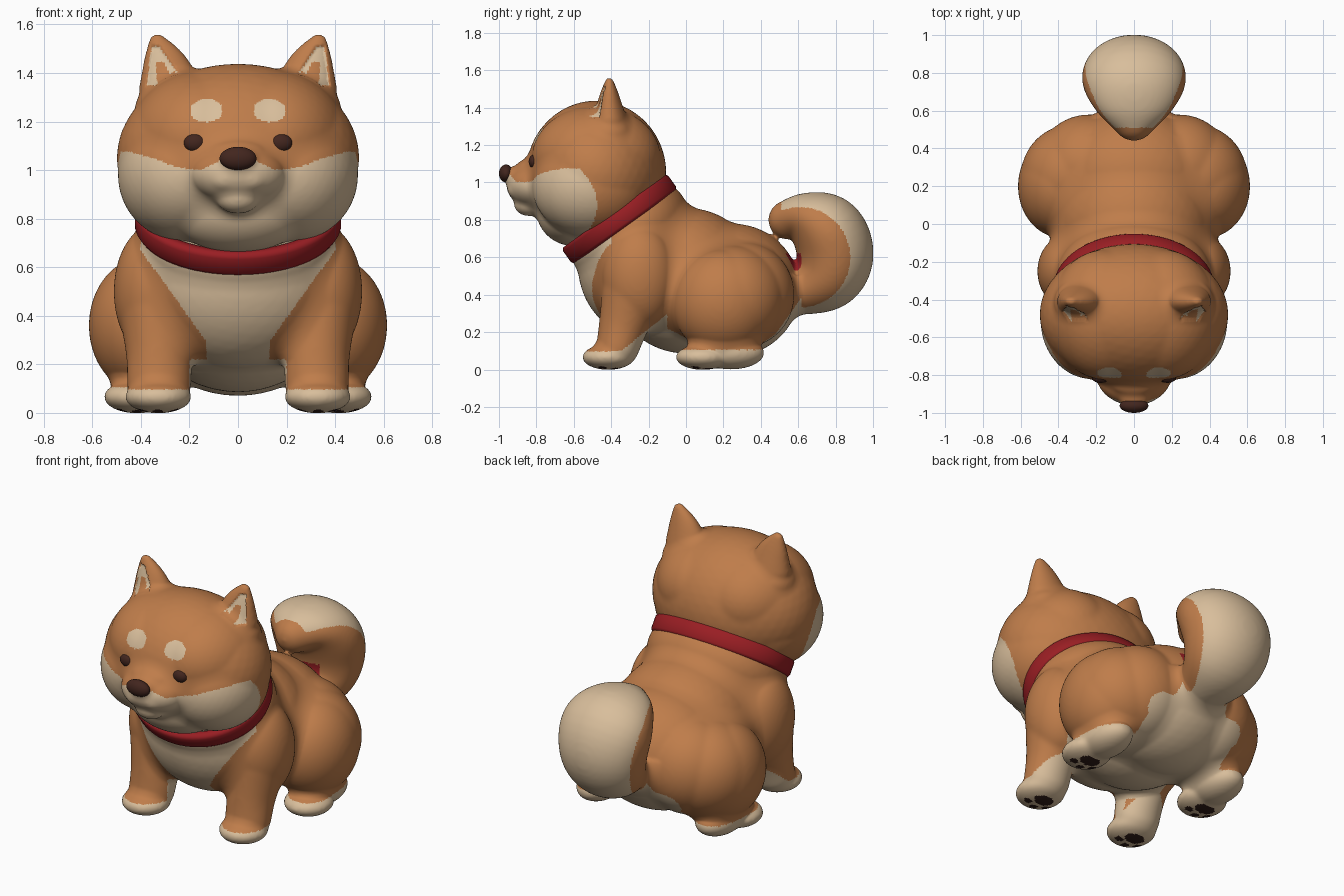
import bpy, bmesh, math
from mathutils import Matrix, Vector

if "Cube" in bpy.data.objects:
    bpy.data.objects.remove(bpy.data.objects["Cube"])


def material(name, rgb):
    m = bpy.data.materials.new(name)
    m.diffuse_color = (*rgb, 1)
    m.use_nodes = True
    m.node_tree.nodes["Principled BSDF"].inputs["Base Color"].default_value = m.diffuse_color
    return m


ORANGE, CREAM, PAD, RED = range(4)
FUR = [material("orange_fur", (0.52, 0.204, 0.069)), material("cream_fur", (0.69, 0.515, 0.33)),
       material("dark_pad", (0.028, 0.011, 0.008)), material("red_collar", (0.32, 0.013, 0.017))]
NOSE = material("dark_brown", (0.055, 0.019, 0.013))


def ball(bm, c, r, tilt=0.0):
    """Ellipsoid with centre c and radii r, tilted about x."""
    m = Matrix.Translation(c) @ Matrix.Rotation(tilt, 4, 'X') @ Matrix.Diagonal((*r, 1))
    bmesh.ops.create_icosphere(bm, subdivisions=4, radius=1, matrix=m)


def pair(bm, c, r, tilt=0.0):
    for s in (-1, 1):
        ball(bm, (s * c[0], c[1], c[2]), r, tilt)


def chain(bm, pts, add, n=6):
    """Row of ellipsoids along a smooth curve through (centre, radii) stations."""
    k = [(Vector(c), Vector(r)) for c, r in pts]
    k = [k[0]] + k + [k[-1]]
    for i in range(1, len(k) - 2):
        for j in range(n + 1):
            t = j / n
            c, r = (0.5 * (2 * b + (d - a) * t + (2 * a - 5 * b + 4 * d - e) * t * t
                           + (3 * b - a - 3 * d + e) * t ** 3)
                    for a, b, d, e in zip(k[i - 1], k[i], k[i + 1], k[i + 2]))
            add(bm, c, r)


def modified(me, voxel, smooth):
    """Mesh after an optional voxel remesh and a smoothing pass."""
    ob = bpy.data.objects.new("helper", me)
    bpy.context.collection.objects.link(ob)
    if voxel:
        rm = ob.modifiers.new("Remesh", 'REMESH')
        rm.mode, rm.voxel_size = 'VOXEL', voxel
    sm = ob.modifiers.new("Smooth", 'SMOOTH')
    sm.factor, sm.iterations = 0.5, smooth
    dg = bpy.context.evaluated_depsgraph_get()
    out = bpy.data.meshes.new_from_object(ob.evaluated_get(dg))
    bpy.data.objects.remove(ob)
    return out


def fuse(name, bm, voxel, fills, rule, keep, mould=None):
    """Fuse overlapping parts into one skin, fill the creases, colour the faces."""
    raw = bpy.data.meshes.new(name + "_raw")
    bm.to_mesh(raw)
    bm.free()
    me = modified(raw, voxel, 8)
    for iterations in fills:
        soft = modified(me, 0, iterations)
        moves = [(v, s.co.copy()) for v, s in zip(me.vertices, soft.vertices)
                 if not keep(v.co) and (s.co - v.co).dot(v.normal) > 0]
        for v, co in moves:
            v.co = co
        me.update()
    me = modified(me, 0, 8)
    me.name = name
    me.materials.clear()
    for m in FUR:
        me.materials.append(m)
    for v in me.vertices:
        v.co.z = max(v.co.z, 0)
        if mould:
            mould(v.co)
    for p in me.polygons:
        p.material_index = rule(p.center, p.normal)
        p.use_smooth = True
    ob = bpy.data.objects.new(name, me)
    bpy.context.collection.objects.link(ob)
    return ob


def inside(x, z, cx, cz, rx, rz):
    return ((x - cx) / rx) ** 2 + ((z - cz) / rz) ** 2 < 1


TILT = math.radians(35.6)

# body: chest, middle, rump and neck
bm = bmesh.new()
ball(bm, (0, -0.25, 0.57), (0.43, 0.33, 0.39))
ball(bm, (0, 0.0, 0.475), (0.42, 0.40, 0.39))
ball(bm, (0, 0.25, 0.425), (0.42, 0.36, 0.355))
ball(bm, (0, -0.30, 0.73), (0.42, 0.345, 0.27), TILT)

# front legs
pair(bm, (0.34, -0.25, 0.5), (0.172, 0.20, 0.28))
chain(bm, [((0.34, -0.28, 0.42), (0.15, 0.17, 0.15)), ((0.325, -0.33, 0.25), (0.137, 0.135, 0.13)),
           ((0.325, -0.365, 0.12), (0.133, 0.115, 0.11))], pair)
pair(bm, (0.328, -0.415, 0.066), (0.137, 0.14, 0.068))

# hind legs
pair(bm, (0.38, 0.2, 0.36), (0.235, 0.275, 0.285))
pair(bm, (0.32, 0.25, 0.38), (0.28, 0.28, 0.285))
pair(bm, (0.24, 0.30, 0.40), (0.28, 0.28, 0.285))
pair(bm, (0.415, 0.09, 0.066), (0.138, 0.145, 0.068))
pair(bm, (0.40, 0.24, 0.09), (0.12, 0.18, 0.09))

# curled tail
chain(bm, [((0, 0.50, 0.42), (0.14, 0.12, 0.12)), ((0, 0.65, 0.435), (0.18, 0.14, 0.14)),
           ((0, 0.765, 0.505), (0.235, 0.182, 0.182)), ((0, 0.798, 0.62), (0.265, 0.205, 0.205)),
           ((0, 0.755, 0.743), (0.272, 0.193, 0.193)), ((0, 0.64, 0.815), (0.21, 0.128, 0.128)),
           ((0, 0.545, 0.80), (0.11, 0.105, 0.105))], ball)

PAWS = [(0.328, -0.415), (0.415, 0.085)]


def body_rule(c, n):
    x, y, z = abs(c.x), c.y, c.z
    # pads under the paws
    if z < 0.04 and n.z < -0.5:
        for px, py in PAWS:
            if inside(x, y, px, py + 0.03, 0.06, 0.041):
                return PAD
            for dx, dy in ((-0.063, -0.03), (0, -0.058), (0.063, -0.03)):
                if inside(x, y, px + dx, py + dy, 0.023, 0.025):
                    return PAD
    # red spots under the tail and above the hind paws
    if x < 0.12 and 0.5 < y < 0.66 and 0.53 < z < 0.62:
        return RED
    if 0.34 < x < 0.45 and -0.12 < y < 0 and 0.12 < z < 0.15:
        return RED
    # outside of the tail
    if y > 0.62 or (y > 0.43 and z > 0.69):
        return CREAM if y > 0.51 and math.hypot(y - 0.61, z - 0.6) > 0.268 else ORANGE
    chest = y < -0.4 and z > 0.28 and x < 0.12 + 0.72 * (z - 0.28)
    belly = z < 0.3 and (x < 0.2 or (x < 0.3 and n.z < -0.4))
    if y < -0.2 and x > 0.13 and 0.22 < z < 0.3 and n.y < 0.1:
        belly = False
    rear = y > 0.4 and z < 0.15 + 1.4 * (y - 0.45)
    socks = z < (0.097 + max(0, y + 0.35) * 0.8 if y < -0.1 else 0.105)
    return CREAM if chest or belly or rear or socks else ORANGE


fuse("body", bm, 0.0105, (320, 160), body_rule, lambda c: c.y > 0.47 and c.z > 0.5)

# head: skull, cheeks, chin
bm = bmesh.new()
ball(bm, (0, -0.48, 1.05), (0.50, 0.375, 0.388))
pair(bm, (0.22, -0.51, 0.98), (0.275, 0.312, 0.275))
pair(bm, (0.15, -0.48, 1.13), (0.30, 0.345, 0.28))
ball(bm, (0, -0.60, 0.85), (0.30, 0.20, 0.19))
# muzzle, bridge and lips
ball(bm, (0, -0.80, 0.985), (0.20, 0.16, 0.125))
ball(bm, (0, -0.79, 1.06), (0.15, 0.13, 0.08))
ball(bm, (0, -0.885, 1.035), (0.09, 0.10, 0.057))
pair(bm, (0.045, -0.87, 0.965), (0.09, 0.085, 0.065))
ball(bm, (0, -0.84, 0.885), (0.09, 0.08, 0.065))

# ears
pair(bm, (0.28, -0.42, 1.25), (0.145, 0.14, 0.12))
chain(bm, [((0.272, -0.41, 1.33), (0.137, 0.095, 0.08)), ((0.30, -0.41, 1.45), (0.088, 0.055, 0.06)),
           ((0.332, -0.41, 1.532), (0.035, 0.025, 0.03))], pair)


def ear_spot(c):
    """0 outside the inner ear, 1 on its rim, 2 in the hollow."""
    t = (c.z - 1.345) / 0.165
    if not 0 < t < 1 or not -0.515 < c.y < -0.41:
        return 0
    d, w = abs(abs(c.x) - 0.295 - 0.045 * t), 0.066 * (1 - t) + 0.016
    return 0 if d > w else 2 if 0.1 < t < 0.62 and d < 0.42 * w else 1


def hollow_ears(co):
    if ear_spot(co):
        co.y += 0.012


MASK = [(0, 1.04), (0.07, 1.04), (0.15, 1.0), (0.25, 1.01), (0.35, 1.05), (0.45, 1.075), (0.6, 1.07)]


def head_rule(c, n):
    x, y, z = abs(c.x), c.y, c.z
    if n.y < 0.1 and n.z < 0.75 and ear_spot(c) == 1:
        return CREAM
    if y < -0.6 and inside(x, z, 0.13, 1.245, 0.067, 0.048):
        return CREAM
    for (x0, z0), (x1, z1) in zip(MASK, MASK[1:]):
        if x0 <= x < x1:
            top = z0 + (z1 - z0) * (x - x0) / (x1 - x0)
            return CREAM if z < top and y < -0.475 - 2.5 * (z - 0.88) ** 2 else ORANGE
    return ORANGE


head = fuse("head", bm, 0.009, (160, 60), head_rule, lambda c: False, hollow_ears)


# nose and eyes
def bead(name, c, r):
    b = bmesh.new()
    ball(b, c, r)
    me = bpy.data.meshes.new(name)
    b.to_mesh(me)
    b.free()
    me.materials.append(NOSE)
    for p in me.polygons:
        p.use_smooth = True
    bpy.context.collection.objects.link(bpy.data.objects.new(name, me))


bead("nose", (0, -0.962, 1.048), (0.076, 0.038, 0.048))
for side, label in ((-1, "right"), (1, "left")):
    ex, ez = side * 0.177, 1.112
    ey = min(v.co.y for v in head.data.vertices if abs(v.co.x - ex) < 0.012 and abs(v.co.z - ez) < 0.012)
    bead(label + "_eye", (ex, ey + 0.016, ez), (0.046, 0.028, 0.037))

# collar: rounded band swept round an oval
bm = bmesh.new()
section = [(0, 0.035), (-0.01, 0.052), (-0.045, 0.052), (-0.055, 0.03),
           (-0.055, -0.03), (-0.045, -0.052), (-0.01, -0.052), (0, -0.035)]
N = 72
rings = []
for i in range(N):
    a = 2 * math.pi * i / N
    rings.append([bm.verts.new(((0.425 + d) * math.cos(a), (0.346 + d) * math.sin(a), h)) for d, h in section])
for i in range(N):
    p, q = rings[i], rings[(i + 1) % N]
    for k in range(len(section)):
        j = (k + 1) % len(section)
        bm.faces.new((p[k], p[j], q[j], q[k])).smooth = True
bmesh.ops.recalc_face_normals(bm, faces=bm.faces)
bm.transform(Matrix.Translation((0, -0.355, 0.805)) @ Matrix.Rotation(TILT, 4, 'X'))
me = bpy.data.meshes.new("collar")
bm.to_mesh(me)
bm.free()
me.materials.append(FUR[RED])
bpy.context.collection.objects.link(bpy.data.objects.new("collar", me))
